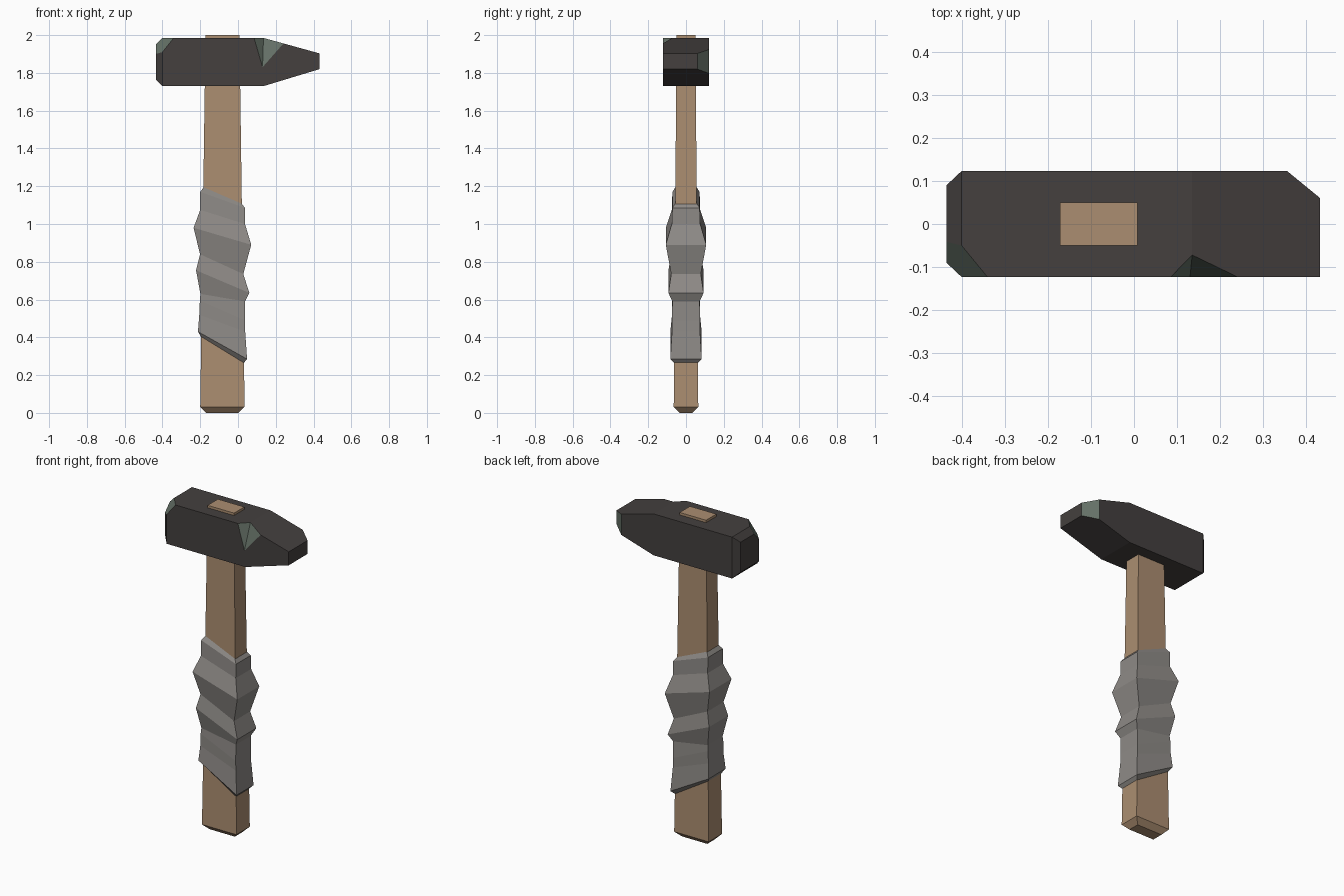
import bpy, bmesh
from mathutils import Vector

if "Cube" in bpy.data.objects:
    bpy.data.objects.remove(bpy.data.objects["Cube"])


def material(name, rgb):
    m = bpy.data.materials.new(name)
    m.diffuse_color = (*rgb, 1)
    m.use_nodes = True
    m.node_tree.nodes["Principled BSDF"].inputs["Base Color"].default_value = m.diffuse_color
    return m


WOOD = material("brown wood", (0.41, 0.27, 0.165))
IRON = material("dark iron", (0.058, 0.051, 0.049))
CHIP = material("worn green grey", (0.13, 0.165, 0.135))
CLOTH = material("grey cloth", (0.27, 0.255, 0.24))


def loft(rings):
    """Closed skin through a stack of four-cornered rings."""
    bm = bmesh.new()
    loops = [[bm.verts.new(p) for p in r] for r in rings]
    for a, b in zip(loops, loops[1:]):
        for i in range(4):
            j = (i + 1) % 4
            bm.faces.new((a[i], a[j], b[j], b[i]))
    bm.faces.new(loops[0])
    bm.faces.new(loops[-1])
    bmesh.ops.recalc_face_normals(bm, faces=bm.faces)
    return bm


def make(name, bm, *mats):
    me = bpy.data.meshes.new(name)
    bm.to_mesh(me)
    bm.free()
    for m in mats:
        me.materials.append(m)
    ob = bpy.data.objects.new(name, me)
    bpy.context.collection.objects.link(ob)
    return ob


def tilted_ring(z_left, z_right, x0, x1, h):
    return [(x0, -h, z_left), (x1, -h, z_right), (x1, h, z_right), (x0, h, z_left)]


def end_ring(x, h, z0, z1):
    return [(x, -h, z0), (x, h, z0), (x, h, z1), (x, -h, z1)]


# Handle: tapered, chamfered at the foot
make("handle", loft([tilted_ring(z, z, x0, x1, h) for z, x0, x1, h in (
    (0, -0.17, 0.003, 0.035), (0.032, -0.2, 0.035, 0.065),
    (2.0, -0.172, 0.008, 0.05))]), WOOD)

# Cloth grip: slanted ridges and valleys around the handle
make("grip_wrap", loft([tilted_ring(*r) for r in (
    (0.405, 0.265, -0.197, 0.031, 0.063),
    (0.43, 0.285, -0.212, 0.048, 0.083),
    (0.52, 0.43, -0.205, 0.038, 0.074),
    (0.595, 0.49, -0.202, 0.036, 0.075),
    (0.63, 0.59, -0.199, 0.037, 0.072),
    (0.755, 0.635, -0.222, 0.06, 0.093),
    (0.84, 0.735, -0.201, 0.028, 0.078),
    (0.98, 0.89, -0.235, 0.07, 0.107),
    (1.075, 1.0, -0.2, 0.037, 0.075),
    (1.17, 1.085, -0.2, 0.037, 0.072),
    (1.195, 1.11, -0.182, 0.018, 0.056))]), CLOTH)

# Head: chamfered striking face, wedge at the other end
bm = loft([end_ring(*r) for r in (
    (-0.435, 0.09, 1.765, 1.95), (-0.4, 0.123, 1.73, 1.985),
    (0.135, 0.123, 1.73, 1.985), (0.432, 0.123, 1.82, 1.903))])

# Broken corners: slice off and cap with the worn colour
for point, normal in (((-0.34, -0.123, 1.985), (-1, -0.82, 0.8)),
                      ((0.355, 0.123, 1.85), (0.063, 0.077, 0))):
    cut = bmesh.ops.bisect_plane(bm, geom=bm.verts[:] + bm.edges[:] + bm.faces[:],
                                 plane_co=point, plane_no=Vector(normal).normalized(),
                                 clear_outer=True)["geom_cut"]
    edges = [e for e in cut if isinstance(e, bmesh.types.BMEdge)]
    for f in bmesh.ops.holes_fill(bm, edges=edges, sides=0)["faces"]:
        f.material_index = 1
bmesh.ops.recalc_face_normals(bm, faces=bm.faces)
head = make("hammer_head", bm, IRON, CHIP)

# Notch in the front top edge, cut with a tetrahedron
low, inner = Vector((0.13, -0.123, 1.83)), Vector((0.135, -0.072, 1.985))
left, right = Vector((0.085, -0.123, 1.985)), Vector((0.24, -0.123, 1.955))
mid = (low + inner) / 2
bm = bmesh.new()
vs = [bm.verts.new(mid + (p - mid) * 2) for p in (low, inner, left, right)]
for i in range(4):
    bm.faces.new(vs[:i] + vs[i + 1:]).material_index = 1
bmesh.ops.recalc_face_normals(bm, faces=bm.faces)
cutter = make("notch_cutter", bm, IRON, CHIP)
cutter.hide_render = True
mod = head.modifiers.new("notch", "BOOLEAN")
mod.operation, mod.solver, mod.object = "DIFFERENCE", "EXACT", cutter

# Bake the notch and drop the cutter
graph = bpy.context.evaluated_depsgraph_get()
graph.update()
head.data = bpy.data.meshes.new_from_object(head.evaluated_get(graph))
head.modifiers.clear()
bpy.data.objects.remove(cutter)
